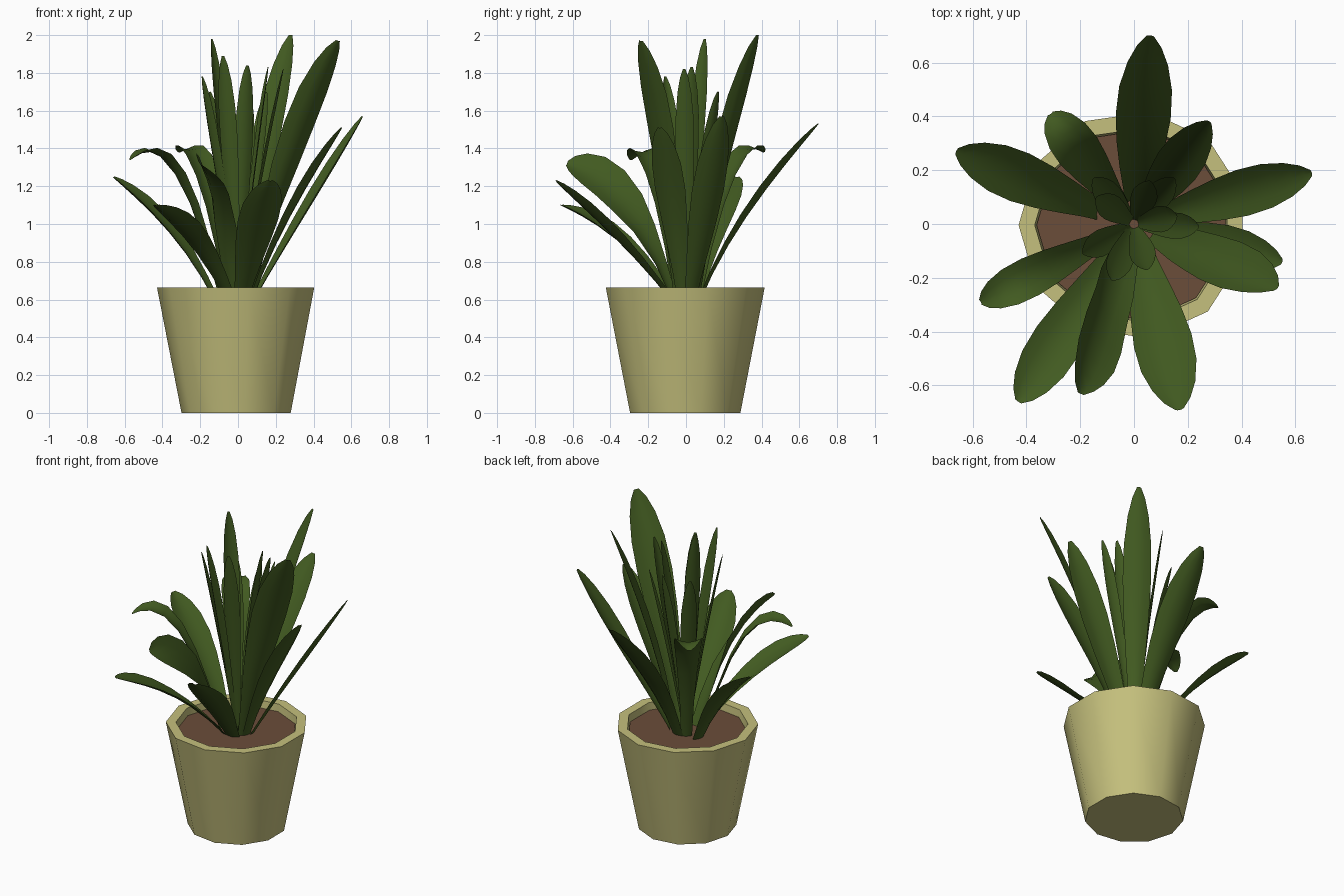
import bpy, bmesh, math
from mathutils import Vector

if "Cube" in bpy.data.objects:
    bpy.data.objects.remove(bpy.data.objects["Cube"])


def material(name, rgb):
    m = bpy.data.materials.new(name)
    m.diffuse_color = (*rgb, 1)
    m.use_nodes = True
    m.node_tree.nodes["Principled BSDF"].inputs["Base Color"].default_value = m.diffuse_color
    return m


CLAY = material("olive_clay", (0.56, 0.53, 0.205))
SOIL = material("brown_soil", (0.145, 0.075, 0.042))
GREEN = material("leaf_green", (0.054, 0.104, 0.015))
CX, CY = -0.004, -0.004


def finish(bm, name, mat, angle=40):
    bmesh.ops.recalc_face_normals(bm, faces=bm.faces)
    me = bpy.data.meshes.new(name)
    bm.to_mesh(me)
    bm.free()
    me.materials.append(mat)
    ob = bpy.data.objects.new(name, me)
    bpy.context.collection.objects.link(ob)
    bpy.ops.object.select_all(action='DESELECT')
    ob.select_set(True)
    bpy.context.view_layer.objects.active = ob
    bpy.ops.object.shade_smooth_by_angle(angle=math.radians(angle))
    return ob


def lathe(name, profile, sides, mat):
    bm = bmesh.new()
    rings = []
    for r, z in profile:
        rings.append([bm.verts.new((CX - r * math.cos(2 * math.pi * i / sides),
                                    CY + r * math.sin(2 * math.pi * i / sides), z))
                      for i in range(sides)])
    for a, b in zip(rings, rings[1:]):
        for i in range(sides):
            j = (i + 1) % sides
            bm.faces.new((a[i], a[j], b[j], b[i]))
    bm.faces.new(rings[0])
    bm.faces.new(rings[-1])
    return finish(bm, name, mat)


# pot with a thick rim, and the soil disc inside it
lathe("pot", [(0.295, 0), (0.425, 0.665), (0.365, 0.665), (0.358, 0.60)], 11, CLAY)
lathe("soil", [(0.357, 0.603), (0.358, 0.618)], 11, SOIL)

# leaf outline: (position along the leaf, share of full width)
OUTLINE = [(0, 0.38), (0.15, 0.5), (0.32, 0.7), (0.48, 0.88), (0.64, 1.0),
           (0.78, 0.96), (0.89, 0.74), (0.96, 0.45), (1, 0.14)]


def leaf(name, tip, mid, width, twist=0, base_r=0.075):
    """Curved blade from the soil through mid (share of reach, height) to tip."""
    tip = Vector(tip)
    out = Vector((tip.x, tip.y, 0)).normalized()
    reach = Vector((tip.x, tip.y, 0)).length
    base = out * base_r + Vector((0, 0, 0.6))
    middle = out * reach * mid[0] + Vector((0, 0, mid[1]))
    ctrl = 2 * middle - (base + tip) / 2
    side0 = Vector((-out.y, out.x, 0))
    bm = bmesh.new()
    rows = []
    for t, w in OUTLINE:
        p = base * (1 - t) ** 2 + ctrl * 2 * t * (1 - t) + tip * t * t
        tan = ((ctrl - base) * (1 - t) + (tip - ctrl) * t).normalized()
        n0 = tan.cross(side0)
        a = math.radians(twist) * min(1, t * 2)
        side = side0 * math.cos(a) + n0 * math.sin(a)
        n = tan.cross(side)
        h = w * width / 2
        rows.append([bm.verts.new(p + side * h * s + n * h * 0.3 * (s * s - 0.4))
                     for s in (-1, -0.5, 0, 0.5, 1)])
    for a, b in zip(rows, rows[1:]):
        for i in range(4):
            bm.faces.new((a[i], a[i + 1], b[i + 1], b[i]))
    bmesh.ops.solidify(bm, geom=bm.faces[:], thickness=0.006)
    return finish(bm, name, GREEN, 45)


# large outer leaves: tip, mid point, width, twist, distance of the root
OUTER = [
    ((0.06, 0.70, 1.53), (0.46, 1.06), 0.205, 0, 0.075),
    ((0.28, 0.38, 2.00), (0.47, 1.28), 0.17, 0, 0.07),
    ((0.66, 0.19, 1.57), (0.50, 1.03), 0.175, 0, 0.085),
    ((0.55, -0.14, 1.51), (0.50, 1.06), 0.165, 0, 0.075),
    ((0.53, -0.24, 1.97), (0.50, 1.33), 0.21, -25, 0.07),
    ((0.17, -0.69, 1.23), (0.52, 0.925), 0.22, 0, 0.08),
    ((-0.20, -0.63, 1.32), (0.52, 1.12), 0.24, -45, 0.07),
    ((-0.43, -0.66, 1.10), (0.54, 0.93), 0.19, 0, 0.08),
    ((-0.57, -0.29, 1.34), (0.57, 1.28), 0.15, 0, 0.10),
    ((-0.66, 0.27, 1.25), (0.54, 0.97), 0.19, 0, 0.13),
    ((-0.31, 0.41, 1.38), (0.57, 1.27), 0.17, 0, 0.08),
]
for i, (tip, mid, width, twist, root) in enumerate(OUTER):
    leaf(f"outer_leaf_{i + 1}", tip, mid, width, twist, root)

# slim upright leaves in the middle
INNER = [(-0.14, 0.10, 1.98), (-0.08, -0.21, 1.89), (-0.19, -0.11, 1.78),
         (-0.15, 0.17, 1.70), (0.05, -0.17, 1.84), (0.24, -0.01, 1.82),
         (0.16, 0.03, 1.83), (0.15, 0.17, 1.70), (0.06, 0.16, 1.68)]
for i, tip in enumerate(INNER):
    leaf(f"inner_leaf_{i + 1}", tip, (0.5, 0.6 + (tip[2] - 0.6) * 0.52), 0.098, 0, 0.012)
